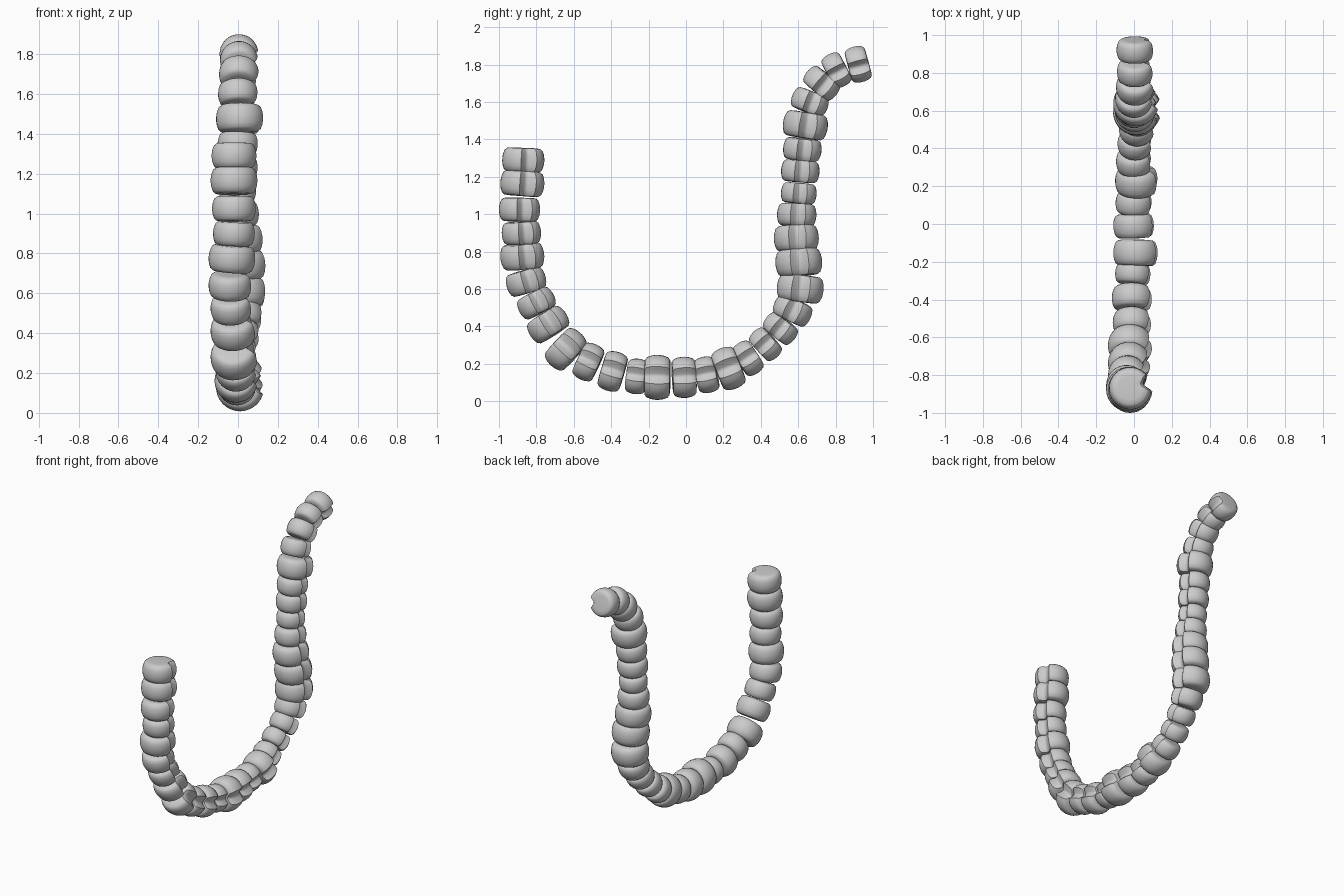
import bpy, bmesh, math
from mathutils import Vector

if "Cube" in bpy.data.objects:
    bpy.data.objects.remove(bpy.data.objects["Cube"])

# Bead centres along the strand: x, y, z, diameter
BEADS = [
    (-.02, -.87, 1.29, .225), (-.02, -.875, 1.165, .235), (-.02, -.89, 1.025, .22),
    (-.02, -.88, .90, .21), (-.03, -.875, .775, .235), (-.04, -.855, .64, .215),
    (-.035, -.80, .525, .205), (-.025, -.737, .41, .225), (-.02, -.643, .278, .235),
    (-.01, -.522, .21, .205), (-.01, -.392, .16, .215), (-.005, -.263, .133, .19),
    (.01, -.153, .128, .24), (0, -.01, .128, .22), (0, .11, .142, .195),
    (.015, .227, .176, .23), (0, .33, .23, .19), (.005, .425, .305, .185),
    (.015, .505, .39, .19), (.02, .57, .487, .21), (.02, .611, .604, .25),
    (.02, .603, .743, .25), (.01, .59, .872, .24), (.005, .592, .997, .21),
    (0, .603, 1.112, .19), (0, .611, 1.23, .205), (0, .622, 1.347, .205),
    (.01, .638, 1.476, .24), (0, .662, 1.60, .20), (.005, .725, 1.70, .20),
    (.005, .805, 1.77, .19), (.005, .921, 1.802, .195)]

# Half profile of a rounded disc: radius factor, height factor
PROFILE = [(.55, -1), (.78, -.96), (.90, -.80), (.97, -.48), (1, -.15),
           (1, .15), (.97, .48), (.90, .80), (.78, .96), (.55, 1)]

# Ring of angles with a notch around zero: angle, depth
NOTCH = [(-.40, 0), (-.33, .10), (-.15, .30), (-.05, .33),
         (.05, .33), (.15, .30), (.33, .10), (.40, 0)]
STEPS = 26
RING = NOTCH + [(.40 + (2 * math.pi - .80) * k / STEPS, 0) for k in range(1, STEPS)]


def make_bead(name, centre, axis, diameter, turn):
    """A rounded disc with a groove down one side."""
    axis = axis.normalized()
    u = Vector((1, 0, 0))
    u = (u - axis * u.dot(axis)).normalized()
    v = axis.cross(u)
    r, half = diameter / 2, diameter * .29
    bm = bmesh.new()
    rings = []
    for pr, ph in PROFILE:
        ring = []
        for a, d in RING:
            rad = r * min(pr, 1) * (1 - d)
            p = u * math.cos(a + turn) * rad + v * math.sin(a + turn) * rad
            ring.append(bm.verts.new(centre + p + axis * ph * half))
        rings.append(ring)
    n = len(RING)
    for lo, hi in zip(rings, rings[1:]):
        for k in range(n):
            bm.faces.new((lo[k], lo[(k + 1) % n], hi[(k + 1) % n], hi[k]))
    # flat ends
    for ring, s in ((rings[0], -1), (rings[-1], 1)):
        mid = bm.verts.new(centre + axis * s * half)
        for k in range(n):
            bm.faces.new((ring[k], ring[(k + 1) % n], mid))
    bmesh.ops.recalc_face_normals(bm, faces=bm.faces)
    mesh = bpy.data.meshes.new(name)
    bm.to_mesh(mesh)
    bm.free()
    ob = bpy.data.objects.new(name, mesh)
    bpy.context.collection.objects.link(ob)
    ob.select_set(True)
    bpy.context.view_layer.objects.active = ob


# String the beads along the curve, each facing along its neighbours
points = [Vector(b[:3]) for b in BEADS]
last = len(points) - 1
for i, p in enumerate(points):
    axis = points[min(i + 1, last)] - points[max(i - 1, 0)]
    make_bead(f"bead_{i + 1:02d}", p, axis, BEADS[i][3], -.3 + .5 * i / last)
bpy.ops.object.shade_smooth_by_angle(angle=math.radians(35))
